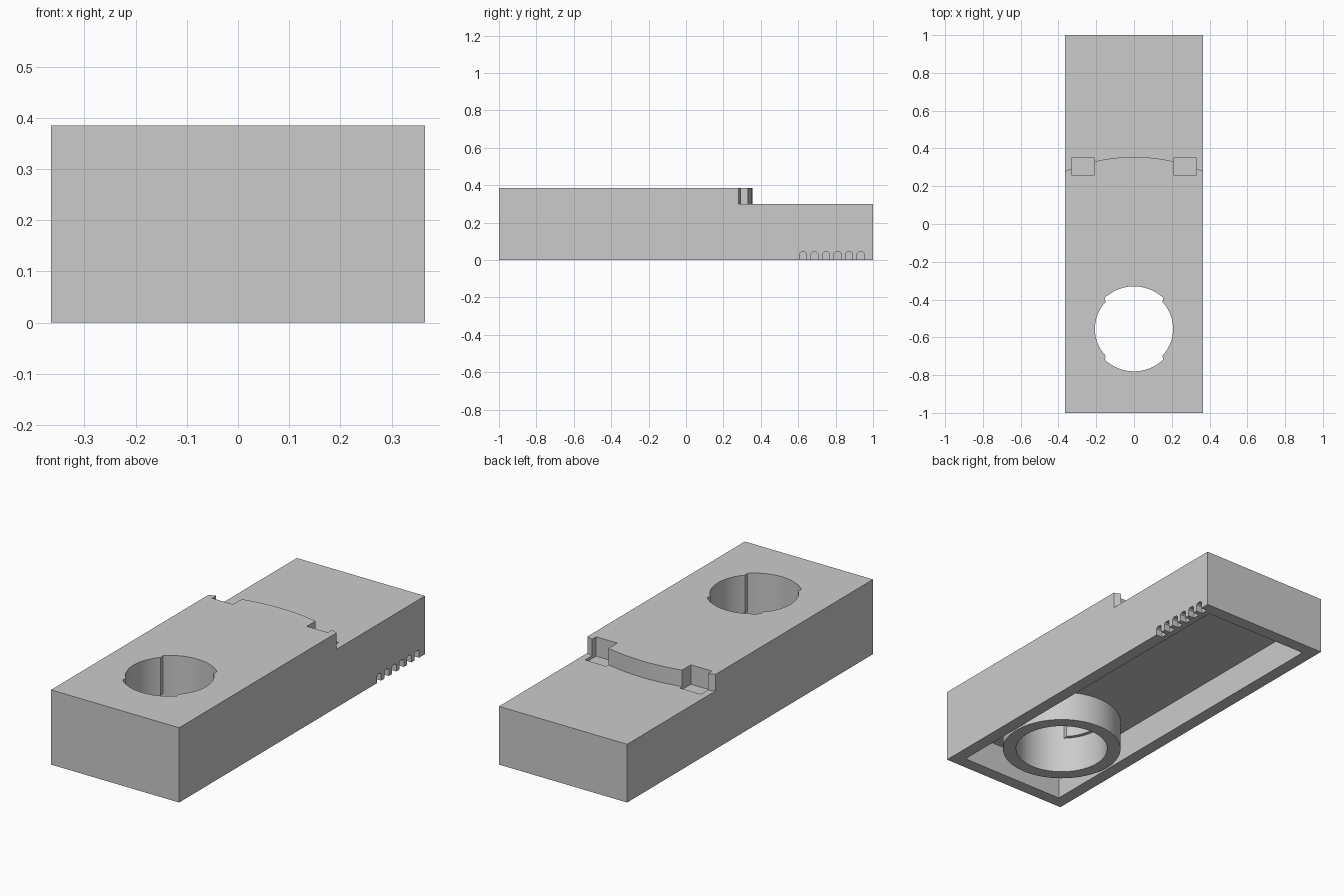
import bpy
import bmesh
from math import sin, cos, pi, sqrt, radians
from mathutils import Matrix

HALF_W, TOP, DECK, CEILING, WALL = 0.365, 0.385, 0.30, 0.155, 0.065
BORE_Y, BORE_R, LUG_R, LUG_Z = -0.555, 0.225, 0.207, 0.19

if "Cube" in bpy.data.objects:
    bpy.data.objects.remove(bpy.data.objects["Cube"])

grey = bpy.data.materials.new("light grey")
grey.use_nodes = True
colour = (0.6, 0.6, 0.6, 1)
grey.diffuse_color = colour
grey.node_tree.nodes["Principled BSDF"].inputs["Base Color"].default_value = colour


def prism(name, outline, low, high, matrix=None):
    """Extrude a flat outline from low to high along z."""
    bm = bmesh.new()
    face = bm.faces.new([bm.verts.new((x, y, low)) for x, y in outline])
    grown = bmesh.ops.extrude_face_region(bm, geom=[face])["geom"]
    verts = [v for v in grown if isinstance(v, bmesh.types.BMVert)]
    bmesh.ops.translate(bm, vec=(0, 0, high - low), verts=verts)
    if matrix:
        bm.transform(matrix)
    bmesh.ops.recalc_face_normals(bm, faces=bm.faces)
    mesh = bpy.data.meshes.new(name)
    bm.to_mesh(mesh)
    bm.free()
    mesh.materials.append(grey)
    obj = bpy.data.objects.new(name, mesh)
    bpy.context.collection.objects.link(obj)
    return obj


def rect(x0, x1, y0, y1):
    return [(x0, y0), (x1, y0), (x1, y1), (x0, y1)]


def ring_outline(radius_at, steps=96):
    points = []
    for i in range(steps):
        a = 2 * pi * (i + 0.5) / steps
        r = radius_at(a)
        points.append((r * cos(a), BORE_Y + r * sin(a)))
    return points


def combine(target, tool, operation="DIFFERENCE"):
    """Apply a boolean and drop the tool."""
    mod = target.modifiers.new("combine", "BOOLEAN")
    mod.operation, mod.solver, mod.object = operation, "EXACT", tool
    bpy.context.view_layer.update()
    graph = bpy.context.evaluated_depsgraph_get()
    mesh = bpy.data.meshes.new_from_object(target.evaluated_get(graph))
    target.modifiers.clear()
    target.data = mesh
    bpy.data.objects.remove(tool)


# Block with hollow underside
body = prism("housing", rect(-HALF_W, HALF_W, -1, 1), 0, TOP)
inner = HALF_W - WALL
combine(body, prism("cavity", rect(-inner, inner, WALL - 1, 1 - WALL), -0.1, CEILING))

# Lower rear deck with a curved step
arc_r = 0.926
step = []
for i in range(33):
    x = -0.4 + 0.8 * i / 32
    step.append((x, 0.355 - arc_r + sqrt(arc_r ** 2 - x ** 2)))
step += [(0.4, 1.1), (-0.4, 1.1)]
combine(body, prism("step_cut", step, DECK, 0.5))

# Square pockets at the step
for side in (-1, 1):
    x0, x1 = sorted((side * 0.21, side * 0.33))
    combine(body, prism("pocket", rect(x0, x1, 0.26, 0.35), DECK - 0.015, 0.5))

# Round sleeve and its bore, with two narrowing lugs in the upper part
combine(body, prism("sleeve", ring_outline(lambda a: 0.29), 0, 0.25), "UNION")
combine(body, prism("bore", ring_outline(lambda a: BORE_R), -0.1, LUG_Z))
combine(body, prism("lug_bore", ring_outline(
    lambda a: LUG_R if abs(cos(a)) > cos(pi / 4) else BORE_R), LUG_Z - 0.02, 0.5))

# Row of grip slots along the lower edge of one side
to_side = Matrix(((0, 0, 1, 0), (1, 0, 0, 0), (0, 1, 0, 0), (0, 0, 0, 1)))
for i in range(6):
    y, w, h, c = 0.626 + i * 0.0615, 0.018, 0.042, 0.007
    slot = [(y - w, -0.05), (y + w, -0.05), (y + w, h - c),
            (y + w - c, h), (y - w + c, h), (y - w, h - c)]
    combine(body, prism("slot", slot, HALF_W - 0.035, HALF_W + 0.05, to_side))

bpy.ops.object.select_all(action="DESELECT")
body.select_set(True)
bpy.context.view_layer.objects.active = body
bpy.ops.object.shade_smooth_by_angle(angle=radians(30))
